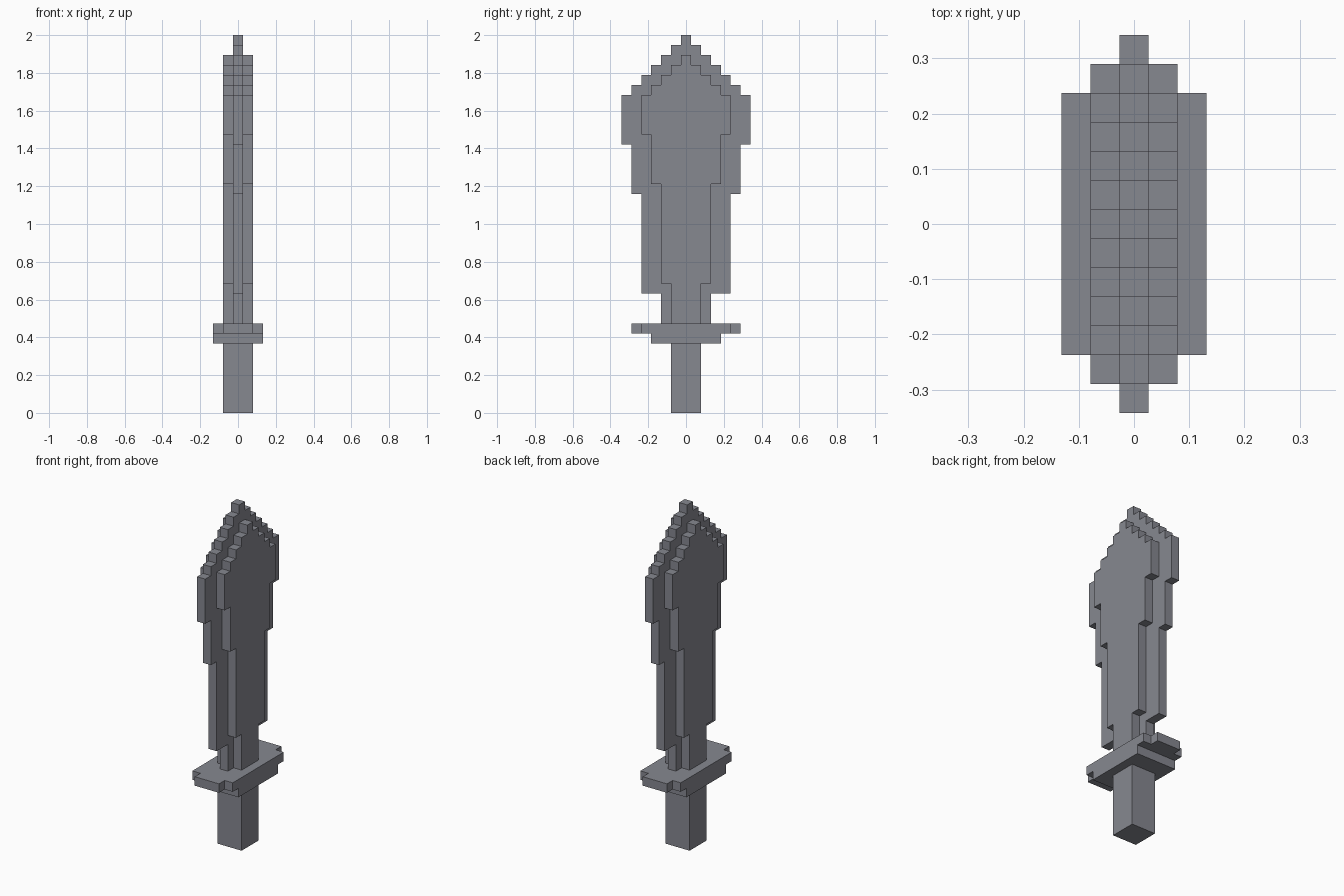
import bpy, bmesh

cube = bpy.data.objects.get("Cube")
if cube:
    bpy.data.objects.remove(cube, do_unlink=True)

U = 2 / 38  # size of one block

steel = bpy.data.materials.new("blue_grey_steel")
steel.use_nodes = True
colour = (0.24, 0.246, 0.28, 1)
steel.diffuse_color = colour
steel.node_tree.nodes["Principled BSDF"].inputs["Base Color"].default_value = colour


def stepped(name, start, steps, low, high, place):
    """Extrude a symmetric stepped outline; steps are (length, half width) in blocks."""
    side, along = [], start
    for length, half in steps:
        side += [(half, along), (half, along + length)]
        along += length
    outline = side + [(-a, b) for a, b in reversed(side)]
    bm = bmesh.new()
    face = bm.faces.new([bm.verts.new(place(a, b, low)) for a, b in outline])
    grown = bmesh.ops.extrude_face_region(bm, geom=[face], use_keep_orig=True)
    shift = [q - p for p, q in zip(place(0, 0, low), place(0, 0, high))]
    moved = [v for v in grown["geom"] if isinstance(v, bmesh.types.BMVert)]
    bmesh.ops.translate(bm, verts=moved, vec=shift)
    bmesh.ops.recalc_face_normals(bm, faces=bm.faces)
    mesh = bpy.data.meshes.new(name)
    bm.to_mesh(mesh)
    bm.free()
    mesh.materials.append(steel)
    obj = bpy.data.objects.new(name, mesh)
    bpy.context.collection.objects.link(obj)
    return obj


def upright(a, b, c):
    return (c * U, a * U, b * U)


def flat(a, b, c):
    return (a * U, b * U, c * U)


def tip(half):
    """Single-block steps narrowing to the point."""
    steps = []
    while half > 0:
        steps.append((1, half))
        half -= 1
    return steps


# Grip
stepped("grip", 0, [(7, 1.5)], -1.5, 1.5, upright)

# Guard: lower plate and wider upper plate with end nubs
stepped("guard_lower", -3.5, [(7, 2.5)], 7, 8, flat)
stepped("guard_upper", -5.5, [(1, 1.5), (9, 2.5), (1, 1.5)], 8, 9, flat)

# Blade: thin cutting edge, with a thick cheek on each side
stepped("blade_edge", 9, [(3, 2.5), (10, 4.5), (5, 5.5), (5, 6.5)] + tip(5.5),
        -0.5, 0.5, upright)
cheek = [(4, 1.5), (10, 2.5), (5, 3.5), (4, 4.5)] + tip(3.5)
stepped("blade_cheek_left", 9, cheek, 0.5, 1.5, upright)
stepped("blade_cheek_right", 9, cheek, -1.5, -0.5, upright)
